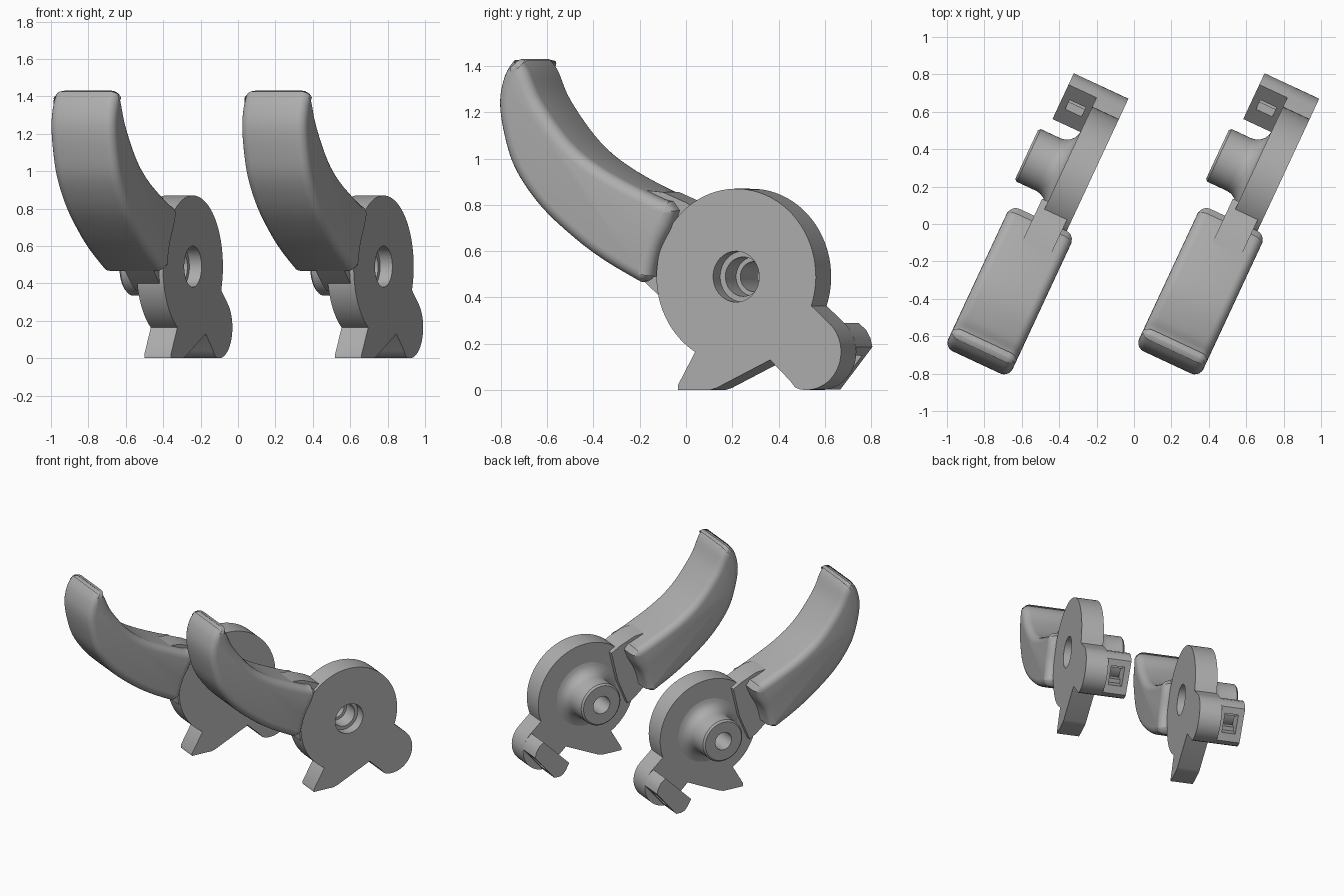
import bpy, bmesh, math
from mathutils import Vector, Matrix

if "Cube" in bpy.data.objects:
    bpy.data.objects.remove(bpy.data.objects["Cube"])

grey = bpy.data.materials.new("grey")
grey.diffuse_color = (0.42, 0.42, 0.42, 1)
grey.use_nodes = True
grey.node_tree.nodes["Principled BSDF"].inputs["Base Color"].default_value = grey.diffuse_color
TURN = math.radians(25)
DISC = (0.31, 0.49)          # pivot centre in lever plane (along, up)


def arc(cx, cz, r, a0, a1, n):
    return [(cx + r * math.cos(math.radians(a0 + (a1 - a0) * i / n)),
             cz + r * math.sin(math.radians(a0 + (a1 - a0) * i / n))) for i in range(n + 1)]


def spline(pts, n=5):
    """Smooth open curve through the points."""
    q = [Vector(p) for p in [pts[0]] + pts + [pts[-1]]]
    out = []
    for a, b, c, d in zip(q, q[1:], q[2:], q[3:]):
        for i in range(n):
            t = i / n
            out.append(tuple(0.5 * (2 * b + (c - a) * t + (2 * a - 5 * b + 4 * c - d) * t * t
                                    + (3 * b - a - 3 * c + d) * t ** 3)))
    return out + [pts[-1]]


def finish(bm, name, frame):
    bmesh.ops.recalc_face_normals(bm, faces=bm.faces)
    me = bpy.data.meshes.new(name)
    bm.to_mesh(me)
    bm.free()
    ob = bpy.data.objects.new(name, me)
    bpy.context.collection.objects.link(ob)
    ob.matrix_world = frame
    me.materials.append(grey)
    return ob


def extrude(name, pts, w0, w1, frame):
    bm = bmesh.new()
    lo = [bm.verts.new((u, z, w0)) for u, z in pts]
    hi = [bm.verts.new((u, z, w1)) for u, z in pts]
    bm.faces.new(lo)
    bm.faces.new(hi)
    for i in range(len(pts)):
        j = (i + 1) % len(pts)
        bm.faces.new((lo[i], lo[j], hi[j], hi[i]))
    return finish(bm, name, frame)


def lathe(name, prof, frame, n=48):
    bm = bmesh.new()
    rings = []
    for k in range(n):
        a = 2 * math.pi * k / n
        rings.append([bm.verts.new((DISC[0] + r * math.cos(a), DISC[1] + r * math.sin(a), w))
                      for r, w in prof])
    for k in range(n):
        A, B = rings[k], rings[(k + 1) % n]
        for i in range(len(prof)):
            j = (i + 1) % len(prof)
            bm.faces.new((A[i], A[j], B[j], B[i]))
    return finish(bm, name, frame)


def cut(ob, cutter):
    m = ob.modifiers.new("cut", 'BOOLEAN')
    m.object = cutter
    m.solver = 'EXACT'
    cutter.hide_render = True


def bake(ob):
    """Apply modifiers, then smooth with sharp edges kept."""
    bpy.context.view_layer.update()
    dg = bpy.context.evaluated_depsgraph_get()
    me = bpy.data.meshes.new_from_object(ob.evaluated_get(dg))
    ob.modifiers.clear()
    ob.data = me
    bpy.ops.object.select_all(action='DESELECT')
    ob.select_set(True)
    bpy.context.view_layer.objects.active = ob
    bpy.ops.object.shade_smooth_by_angle(angle=math.radians(32))


# pivot disc with pointed spur and rounded tail, one outline
plate_pts = (arc(*DISC, 0.38, -19.4, 239, 56)
             + [(0.032, 0.02), (0.032, 0.0), (0.185, 0.0), (0.215, 0.008), (0.472, 0.13),
                (0.567, 0.04), (0.59, 0.012), (0.615, 0.002)]
             + arc(0.645, 0.165, 0.165, -90, 45, 18))

# hollow boss with a flared root and a ledge inside the bore
boss_prof = [(0.113, 0.08), (0.085, 0.08), (0.085, -0.03), (0.065, -0.03), (0.065, -0.215),
             (0.143, -0.215), (0.155, -0.203), (0.155, -0.085), (0.16, -0.06), (0.172, -0.038),
             (0.19, -0.02), (0.212, -0.009), (0.24, -0.004), (0.113, -0.002)]

# cable slab behind the tail, and the stepped pocket through it
slab_pts = [(0.743, 0.29), (0.54, 0.087), (0.567, 0.04), (0.59, 0.012), (0.615, 0.002),
            (0.657, 0.002), (0.81, 0.186), (0.80, 0.225), (0.78, 0.26)]
pocket = [(0.74, 0.78), (0.74, 0.54), (0.78, 0.54), (0.78, 0.38),
          (0.89, 0.38), (0.89, 0.54), (0.93, 0.54), (0.93, 0.78)]
pocket_pts = [((s + d) / 2, (s - d) / 2) for s, d in pocket]

# curved handle
under = spline([(-0.735, 1.435), (-0.785, 1.365), (-0.811, 1.247), (-0.789, 1.10), (-0.734, 0.95),
                (-0.612, 0.79), (-0.447, 0.65), (-0.303, 0.554), (-0.14, 0.467)])
end = spline([(-0.085, 0.475), (-0.072, 0.54), (-0.045, 0.62), (0.0, 0.70), (0.03, 0.775)], 3)
over = spline([(0.0, 0.815), (-0.065, 0.835), (-0.305, 0.95), (-0.47, 1.07), (-0.613, 1.25),
               (-0.675, 1.38), (-0.715, 1.43)])
neck_pts = [(-0.2, 0.87), (-0.05, 0.855), (0.06, 0.81), (0.13, 0.77), (0.08, 0.55),
            (0.0, 0.36), (-0.06, 0.40), (-0.2, 0.52)]

for side, x in (("left", -0.51), ("right", 0.51)):
    s, c = math.sin(TURN), math.cos(TURN)
    frame = Matrix(((s, 0, c, x), (c, 0, -s, 0), (0, 1, 0, 0), (0, 0, 0, 1)))

    plate = extrude(side + "_pivot_plate", plate_pts, -0.005, 0.152, frame)
    bore = extrude(side + "_bore_cutter", arc(*DISC, 0.11, 0, 352.5, 47), -0.1, 0.25, frame)
    cut(plate, bore)
    bake(plate)

    bake(lathe(side + "_boss", boss_prof, frame))

    slab = extrude(side + "_cable_slab", slab_pts, -0.17, 0.0, frame)
    hole = extrude(side + "_pocket_cutter", pocket_pts, -0.13, -0.035, frame)
    cut(slab, hole)
    bake(slab)

    bake(extrude(side + "_neck", neck_pts, -0.04, 0.128, frame))

    handle = extrude(side + "_handle", under + end + over, -0.178, 0.202, frame)
    bev = handle.modifiers.new("round", 'BEVEL')
    bev.width = 0.05
    bev.segments = 5
    bev.limit_method = 'ANGLE'
    bev.angle_limit = math.radians(60)
    bev.use_clamp_overlap = False
    bake(handle)

    for helper in (bore, hole):
        bpy.data.objects.remove(helper)
